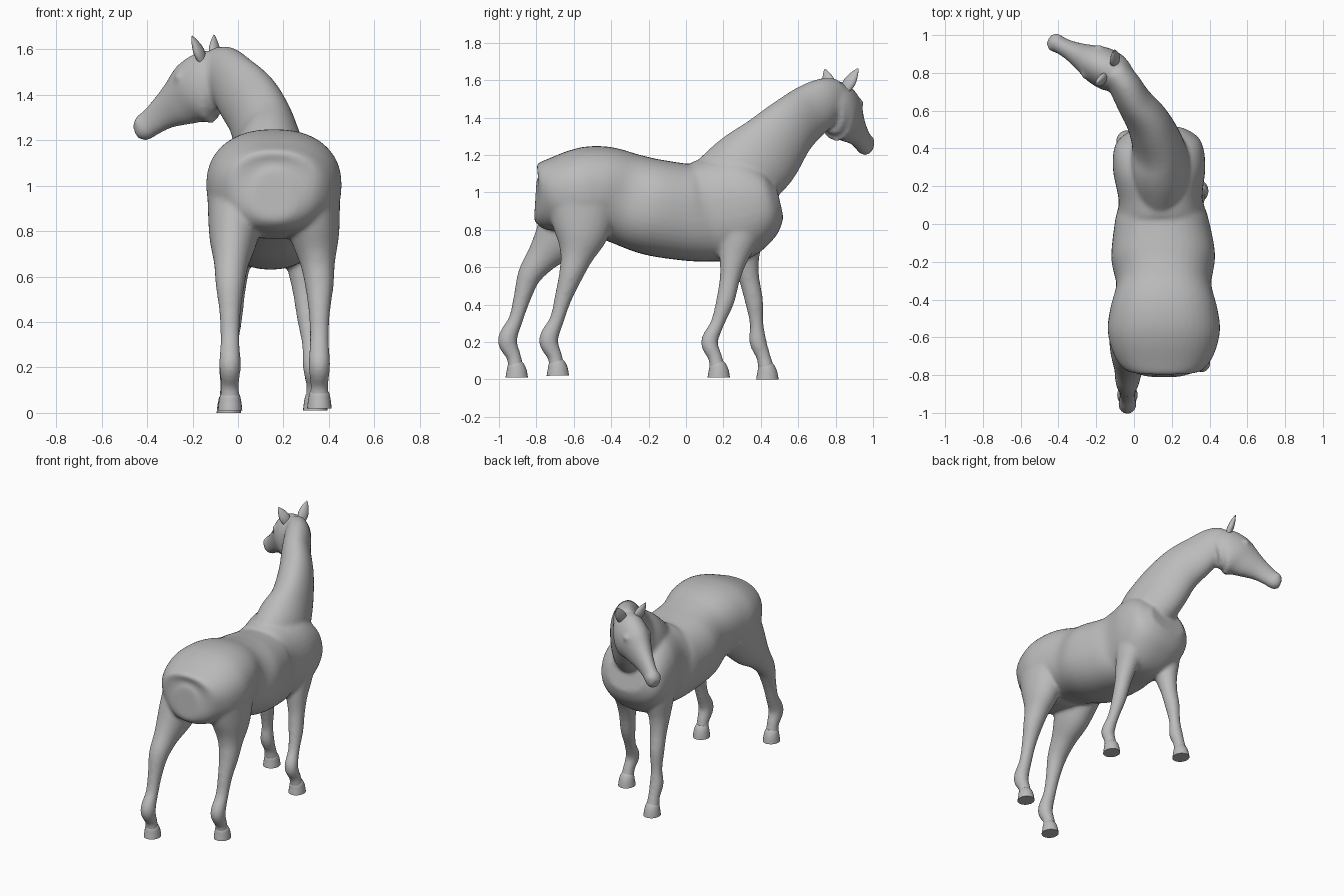
import bpy, bmesh, math
from mathutils import Vector

if "Cube" in bpy.data.objects:
    bpy.data.objects.remove(bpy.data.objects["Cube"])

grey = bpy.data.materials.new("plain_grey")
grey.diffuse_color = (0.5, 0.5, 0.5, 1)
grey.use_nodes = True
grey.node_tree.nodes["Principled BSDF"].inputs["Base Color"].default_value = grey.diffuse_color
X = (1, 0, 0)
MID = 0.155  # centre line of the torso


def spline(rows, steps):
    """Catmull-Rom interpolation through rows of numbers."""
    rows = [Vector(r) for r in rows]
    p = [rows[0]] + rows + [rows[-1]]
    out = []
    for i in range(1, len(p) - 2):
        a, b, c, d = p[i - 1:i + 3]
        for k in range(steps):
            t = k / steps
            out.append(0.5 * (2 * b + (c - a) * t + (2 * a - 5 * b + 4 * c - d) * t * t
                              + (3 * b - a - 3 * c + d) * t ** 3))
    return out + [rows[-1]]


def loft(bm, rows, side=None, steps=5, sides=32, power=2.0):
    """Skin ovals (x, y, z, half width, half depth) set square to their path."""
    pts = spline(rows, steps)
    pos = [Vector(p[:3]) for p in pts]
    rings = []
    for i, p in enumerate(pts):
        t = (pos[min(i + 1, len(pos) - 1)] - pos[max(i - 1, 0)]).normalized()
        s = Vector(side) if side else t.cross(Vector((0, 0, 1)))
        s = (s - t * s.dot(t)).normalized()
        u = s.cross(t)
        ring = []
        for k in range(sides):
            a = 2 * math.pi * k / sides
            c, n = (math.copysign(abs(v) ** (2 / power), v) for v in (math.cos(a), math.sin(a)))
            ring.append(bm.verts.new(pos[i] + s * (p[3] * c) + u * (p[4] * n)))
        rings.append(ring)
    faces = [bm.faces.new(rings[0]), bm.faces.new(rings[-1])]
    for r, q in zip(rings, rings[1:]):
        for k in range(sides):
            n = (k + 1) % sides
            faces.append(bm.faces.new((r[k], r[n], q[n], q[k])))
    bmesh.ops.recalc_face_normals(bm, faces=faces)


def ball(bm, centre, radius):
    verts = bmesh.ops.create_uvsphere(bm, u_segments=16, v_segments=10, radius=radius)["verts"]
    bmesh.ops.translate(bm, verts=verts, vec=centre)


def make(name, bm):
    mesh = bpy.data.meshes.new(name)
    bm.to_mesh(mesh)
    bm.free()
    mesh.materials.append(grey)
    ob = bpy.data.objects.new(name, mesh)
    bpy.context.collection.objects.link(ob)
    bpy.ops.object.select_all(action='DESELECT')
    ob.select_set(True)
    bpy.context.view_layer.objects.active = ob
    return ob


body = bmesh.new()

# Torso, rump to chest: y, z, half width, half height
torso = [(-.805, .97, .08, .10), (-.775, .97, .19, .17), (-.70, .985, .26, .20),
         (-.57, 1.0, .297, .235), (-.45, 1.005, .284, .242), (-.32, .965, .252, .247),
         (-.17, .92, .275, .258), (.02, .893, .248, .26), (.13, .905, .222, .277),
         (.30, .925, .245, .28), (.43, .945, .225, .20), (.495, .96, .14, .10)]
loft(body, [(MID + .003 - max(0, .045 * (y + .25)), y, z, w, h) for y, z, w, h in torso],
     X, 6, 40, 2.3)

# Neck, turning to the left
loft(body, [(.14, .15, .98, .14, .20), (.14, .30, 1.10, .16, .215), (.125, .42, 1.20, .135, .205),
            (.075, .54, 1.33, .115, .17), (.0, .65, 1.425, .095, .15),
            (-.055, .745, 1.487, .085, .128), (-.11, .815, 1.51, .07, .10)])

# Head, poll to muzzle: share of the length, height, half width, half depth
poll, muzzle = Vector((-.05, .77)), Vector((-.447, .976))
head = [(0, 1.42, .075, .11), (.15, 1.435, .105, .16), (.33, 1.415, .105, .15),
        (.5, 1.372, .08, .115), (.68, 1.325, .056, .08), (.83, 1.28, .046, .063),
        (.93, 1.252, .048, .058), (1, 1.24, .03, .036)]
loft(body, [(*poll.lerp(muzzle, f), z, w, h) for f, z, w, h in head])

# Eyes and nostril bulges, paired across the head
for f, z, off, r in ((.43, 1.475, .072, .028), (.94, 1.275, .028, .024)):
    x, y = poll.lerp(muzzle, f)
    for s in (-1, 1):
        ball(body, (x + s * .46 * off, y + s * .89 * off, z), r)

# Leg shapes, torso to pastern: y, z, half width, half depth
hind = [(-.55, .95, .13, .20), (-.56, .78, .108, .147), (-.585, .66, .077, .09),
        (-.615, .56, .063, .065), (-.655, .44, .047, .047), (-.69, .32, .042, .039),
        (-.735, .21, .048, .052), (-.70, .12, .039, .039), (-.69, .05, .046, .045)]
fore = [(.30, .90, .10, .15), (.285, .77, .09, .11), (.255, .65, .068, .077),
        (.235, .54, .054, .055), (.21, .42, .047, .049), (.168, .30, .037, .037),
        (.125, .20, .044, .046), (.155, .12, .038, .038), (.17, .05, .046, .045)]


def pose(rows, reach, power, hip, foot, stride):
    """Swing a leg along y by the stride and splay it from hip x to foot x."""
    out = []
    for y, z, w, d in rows:
        t = min(1, (rows[0][1] - z) / reach)
        out.append((hip + (foot - hip) * t, y + stride * t ** power, z, w, d))
    return out


# Each leg with the height of its sole
legs = {"rear_left": (pose(hind, .36, 1, -.005, -.035, -.22), .01),
        "rear_right": (pose(hind, .36, 1, .32, .358, 0), .02),
        "front_left": (pose(fore, .7, 1.4, 0, -.04, .26), 0),
        "front_right": (pose(fore, .8, 1.4, .255, .34, 0), .01)}
for rows, sole in legs.values():
    loft(body, rows, X)

# Fuse everything into one smooth skin
ob = make("horse_body", body)
m = ob.modifiers.new("fuse", 'REMESH')
m.mode = 'VOXEL'
m.voxel_size = 0.011
m.use_smooth_shade = True
s = ob.modifiers.new("soften", 'SMOOTH')
s.factor = 0.5
s.iterations = 10
for name in ("fuse", "soften"):
    bpy.ops.object.modifier_apply(modifier=name)
bpy.ops.object.shade_smooth()

# Hooves: flared, flat-bottomed
for name, (rows, z) in legs.items():
    x, y = rows[-1][:2]
    bm = bmesh.new()
    loft(bm, [(x, y + .005, z, .054, .06), (x, y + .004, z + .035, .05, .054),
              (x, y - .002, z + .068, .043, .044), (x, y - .006, z + .085, .03, .03)], X, 3, 24)
    make(name + "_hoof", bm)
    bpy.ops.object.shade_smooth_by_angle(angle=math.radians(40))

# Ears: pointed and slightly flattened
ears = {"right_ear": ((-.10, .85, 1.55), (-.105, .92, 1.662)),
        "left_ear": ((-.155, .775, 1.55), (-.203, .742, 1.658))}
for name, (a, b) in ears.items():
    a, b = Vector(a), Vector(b)
    bm = bmesh.new()
    loft(bm, [(*a.lerp(b, f), w, w * .6) for f, w in
              ((0, .03), (.35, .036), (.7, .024), (1, .004))], (.46, .89, 0), 4, 16)
    make(name, bm)
    bpy.ops.object.shade_smooth_by_angle(angle=math.radians(60))
